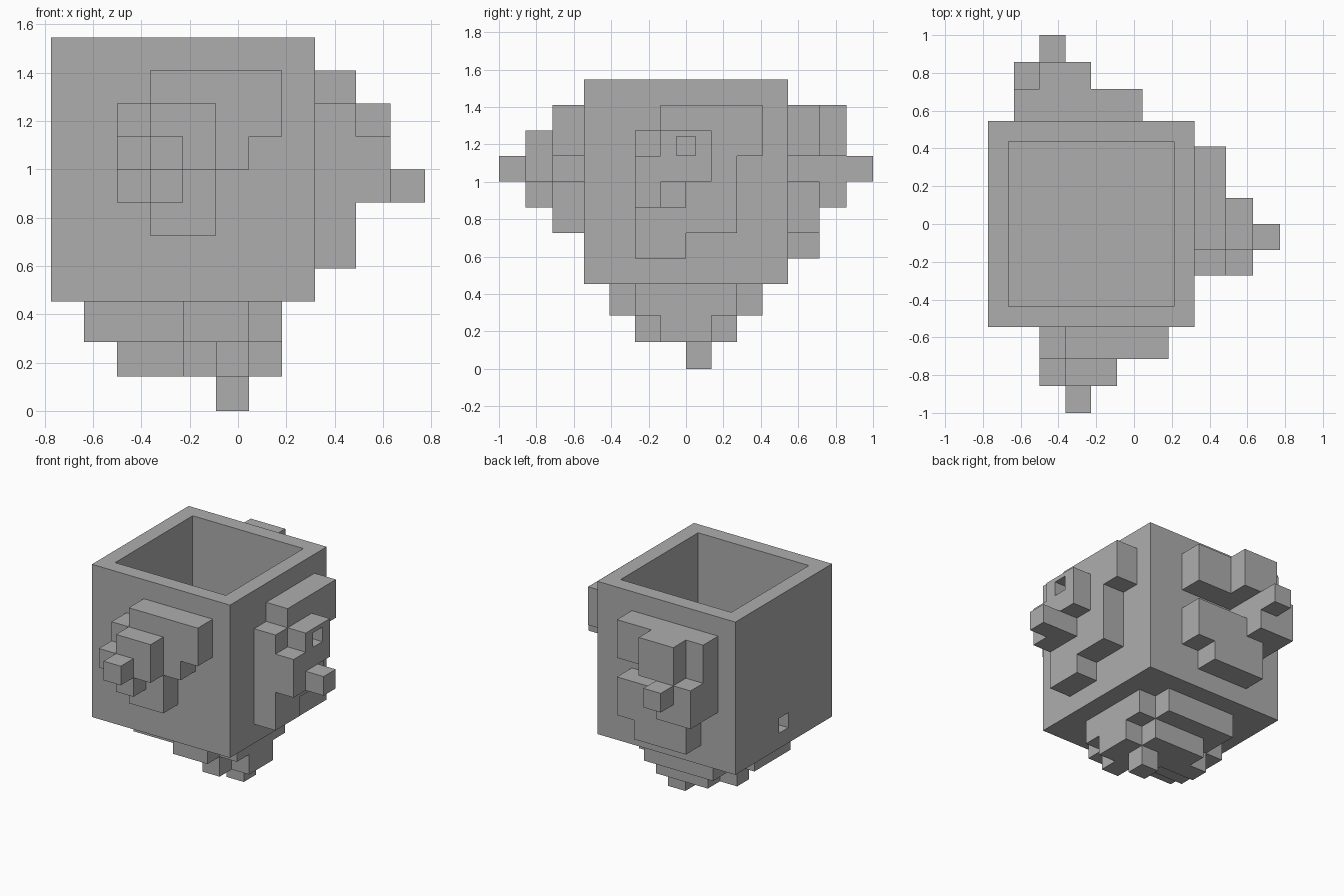
import bpy, bmesh
from mathutils import Vector

cube = bpy.data.objects.get("Cube")
if cube:
    bpy.data.objects.remove(cube, do_unlink=True)

HALF = 0.546                       # half the body size
CELL = HALF / 4                    # relief grid step
WALL = 0.108
CENTRE = Vector((-0.227, 0, 1.0))
DEPTH = (0, 0.169, 0.312, 0.454)   # heights of the relief steps
X, Y, Z = Vector((1, 0, 0)), Vector((0, 1, 0)), Vector((0, 0, 1))

grey = bpy.data.materials.new("plain_grey")
grey.use_nodes = True
colour = (0.42, 0.42, 0.42, 1)
grey.diffuse_color = colour
grey.node_tree.nodes["Principled BSDF"].inputs["Base Color"].default_value = colour


def finish(name, bm):
    bmesh.ops.remove_doubles(bm, verts=bm.verts, dist=0.0005)
    bmesh.ops.recalc_face_normals(bm, faces=bm.faces)
    mesh = bpy.data.meshes.new(name)
    bm.to_mesh(mesh)
    bm.free()
    mesh.materials.append(grey)
    obj = bpy.data.objects.new(name, mesh)
    bpy.context.collection.objects.link(obj)
    return obj


def box(name, low, high):
    bm = bmesh.new()
    bmesh.ops.create_cube(bm, size=1)
    for v in bm.verts:
        v.co = [a + (c + 0.5) * (b - a) for a, b, c in zip(low, high, v.co)]
    return finish(name, bm)


def cut(obj, low, high):
    cutter = box("cutter", low, high)
    cutter.hide_render = True
    mod = obj.modifiers.new("cut", 'BOOLEAN')
    mod.operation, mod.solver, mod.object = 'DIFFERENCE', 'EXACT', cutter
    bpy.context.view_layer.objects.active = obj
    bpy.ops.object.modifier_apply(modifier=mod.name)
    bpy.data.objects.remove(cutter, do_unlink=True)


def relief(name, u, v, n, rows):
    """Stepped blocks on one side: each letter is a cell, a low to c high."""
    rows = rows.split()
    level = {(i, 6 - r): ".abc".index(ch)
             for r, row in enumerate(rows) for i, ch in enumerate(row) if ch != "."}
    bm = bmesh.new()

    def point(i, j, d):
        return CENTRE + u * ((i - 4) * CELL) + v * ((j - 4) * CELL) + n * (HALF + d)

    def quad(*pts):
        bm.faces.new([bm.verts.new(point(*p)) for p in pts])

    for (i, j), top in level.items():
        for d in (0, DEPTH[top]):
            quad((i, j, d), (i + 1, j, d), (i + 1, j + 1, d), (i, j + 1, d))
        # side walls down to each lower neighbour
        sides = (((-1, 0), (0, 0), (0, 1)), ((1, 0), (1, 0), (1, 1)),
                 ((0, -1), (0, 0), (1, 0)), ((0, 1), (0, 1), (1, 1)))
        for step, p, q in sides:
            below = level.get((i + step[0], j + step[1]), 0)
            for k in range(below, top):
                a, b = (i + p[0], j + p[1]), (i + q[0], j + q[1])
                quad((*a, DEPTH[k]), (*b, DEPTH[k]), (*b, DEPTH[k + 1]), (*a, DEPTH[k + 1]))
    return finish(name, bm)


# Hollow open-topped body
size = Vector((HALF, HALF, HALF))
inner = Vector((HALF - WALL, HALF - WALL, HALF - WALL))
body = box("hollow_body", CENTRE - size, CENTRE + size)
cut(body, CENTRE - inner, CENTRE + inner + Z)

# Stepped reliefs
relief("front_relief", X, Z, -Y, """
...aaaa.
..abbaa.
..bcba..
..aba...
...aa...
""")
right_relief = relief("left_side_relief", Y, Z, X, """
...aaaa.
..abbaa.
..bbba..
..bcaa..
..aaaa..
..aa....
""")
relief("back_relief", X, Z, Y, """
.abbaa..
.abbaa..
.bc.....
.bbaaa..
..aaaa..
..aaa...
""")
relief("bottom_relief", X, Y, -Z, """
..aaaa..
..abbba.
.abbbcb.
.aaabbb.
.aaaaba.
....aa..
""")

# Small square ports: high on one side, at floor level on the other
port_low, port_high = (0.1, -0.052, 1.14), (0.75, 0.052, 1.243)
cut(body, port_low, port_high)
cut(right_relief, port_low, port_high)
cut(body, (-0.9, -0.052, 0.563), (-0.6, 0.052, 0.67))
